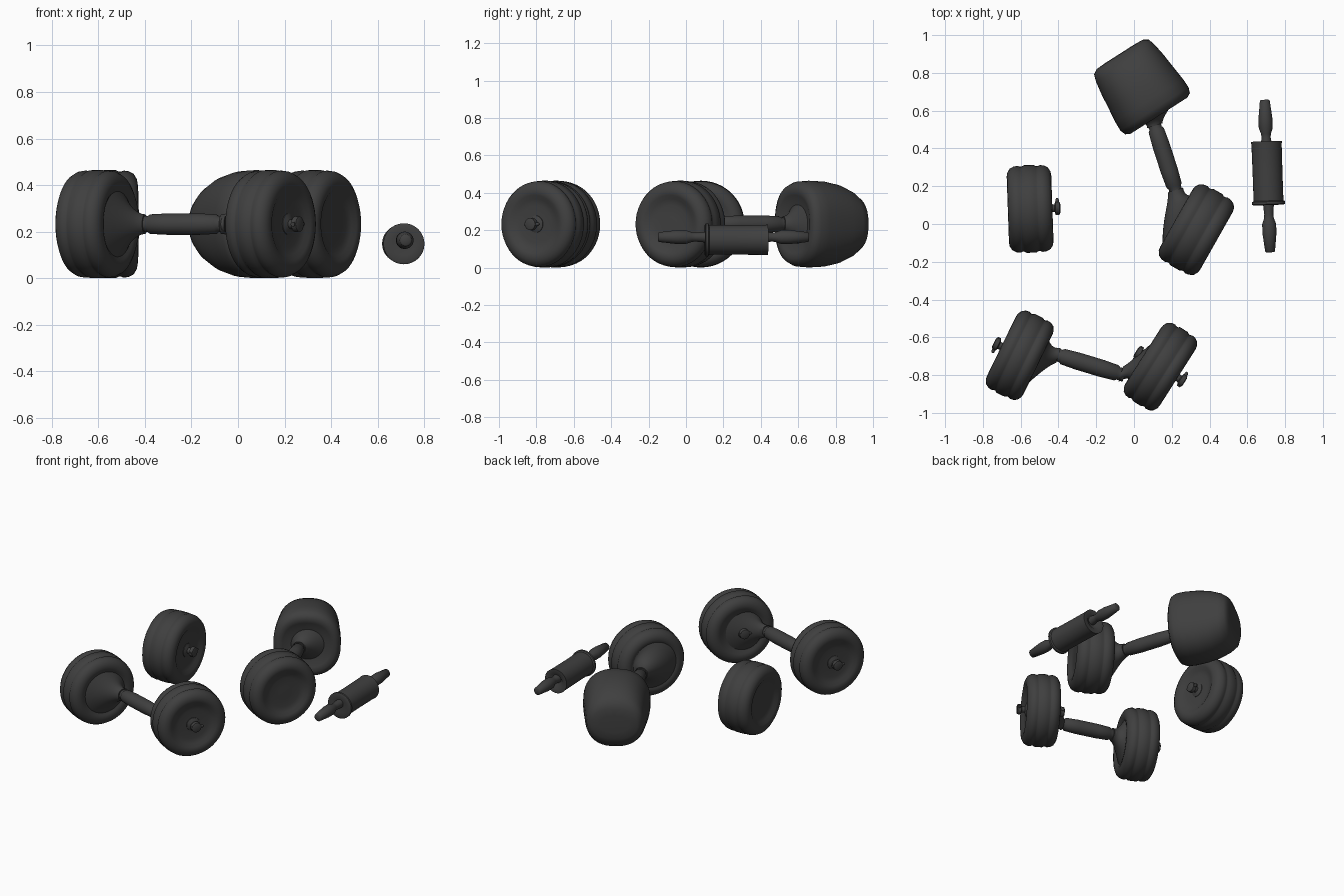
import bpy, bmesh
from math import sin, cos, pi, radians, atan2
from mathutils import Vector

if "Cube" in bpy.data.objects:
    bpy.data.objects.remove(bpy.data.objects["Cube"])

SIDES = 48
AXLE_Z = 0.2325

rubber = bpy.data.materials.new("dark_grey")
rubber.use_nodes = True
rubber.diffuse_color = (0.05, 0.05, 0.05, 1)
bsdf = rubber.node_tree.nodes["Principled BSDF"]
bsdf.inputs["Base Color"].default_value = (0.05, 0.05, 0.05, 1)
bsdf.inputs["Roughness"].default_value = 0.8


def power(v, e):
    return (1 if v >= 0 else -1) * abs(v) ** e


def loft(name, rings, exponent=1.0):
    """Skin rings of (centre, heading, half width, half height), capped at both ends."""
    bm = bmesh.new()
    loops = []
    for centre, heading, a, b in rings:
        side = Vector((-sin(heading), cos(heading), 0))
        loop = []
        for i in range(SIDES):
            t = 2 * pi * i / SIDES
            offset = side * a * power(cos(t), exponent)
            offset.z += b * power(sin(t), exponent)
            loop.append(bm.verts.new(centre + offset))
        loops.append(loop)
    for p, q in zip(loops, loops[1:]):
        for i in range(SIDES):
            j = (i + 1) % SIDES
            bm.faces.new((p[i], p[j], q[j], q[i]))
    bm.faces.new(loops[0][::-1])
    bm.faces.new(loops[-1])
    bmesh.ops.recalc_face_normals(bm, faces=bm.faces)
    mesh = bpy.data.meshes.new(name)
    bm.to_mesh(mesh)
    bm.free()
    mesh.materials.append(rubber)
    mesh.shade_smooth()
    mesh.set_sharp_from_angle(angle=radians(45))
    obj = bpy.data.objects.new(name, mesh)
    bpy.context.collection.objects.link(obj)
    return obj


def lathe(name, origin, heading, profile):
    """Turn a (distance, radius) profile about a level axis."""
    d = Vector((cos(heading), sin(heading), 0))
    return loft(name, [(origin + d * u, heading, r, r) for u, r in profile])


def wheel(name, x, y, degrees, half, stub_sides=()):
    """Ridged tyre with dished faces; stub_sides lists the faces that carry an axle stub."""
    origin, heading = Vector((x, y, AXLE_Z)), radians(degrees)
    face = [(0.82, 0.04), (0.80, 0.10), (0.86, 0.135), (0.97, 0.155),
            (1.0, 0.175), (0.97, 0.195), (0.86, 0.216)]
    tread = [(0.68, 0.227), (0.5, 0.23), (0.4, 0.225), (0.32, 0.225), (0.22, 0.232)]
    right = [(u * half, r) for u, r in face + tread]
    left = [(-u, r) for u, r in right]
    lathe(name, origin, heading, left + right[::-1])
    for s in stub_sides:
        turn = heading if s > 0 else heading + pi
        h = half * 0.8
        lathe(name + "_stub", origin, turn,
              [(h - 0.02, 0.05), (h + 0.005, 0.045), (h + 0.015, 0.02), (h + 0.035, 0.02),
               (h + 0.04, 0.034), (h + 0.062, 0.032), (h + 0.066, 0.022)])
        # Small retaining pin through the stub
        d = Vector((cos(turn), sin(turn), 0))
        lathe(name + "_pin", origin + d * (h + 0.05), turn + pi / 2,
              [(-0.038, 0.01), (0.045, 0.009), (0.052, 0.005)])


def axle(name, base_a, head_a, tip_a, tip_b, head_b, base_b, flare_a, flare_b):
    """Shaft with a thick middle sleeve and flared sockets that lean into each wheel."""
    base_a, tip_a, tip_b, base_b = (Vector((*p, AXLE_Z)) for p in (base_a, tip_a, tip_b, base_b))
    run = tip_b - tip_a
    heading = atan2(run.y, run.x)
    shaft = [(-0.06, 0.036), (0.04, 0.034), (0.07, 0.042), (0.3, 0.046), (0.7, 0.046),
             (0.93, 0.042), (0.96, 0.034), (1.06, 0.036)]
    loft(name, [(tip_a + run * t, heading, r, r) for t, r in shaft])
    ends = ((base_a, tip_a, radians(head_a), heading, flare_a),
            (base_b, tip_b, radians(head_b), heading, flare_b))
    for base, tip, h0, h1, flare in ends:
        rings = []
        for i in range(9):
            t = i / 8
            r = 0.042 + (flare - 0.042) * (1 - t) ** 1.8
            rings.append((base.lerp(tip, t), h0 + (h1 - h0) * t, r, r))
        loft(name + "_socket", rings)


# Loose wheel
wheel("loose_wheel", -0.55, 0.08, 2, 0.118, (1,))

# Front wheel pair
wheel("front_pair_right_wheel", -0.605, -0.695, -26, 0.108, (-1,))
wheel("front_pair_left_wheel", 0.14, -0.755, -32.5, 0.108, (1, -1))
axle("front_axle", (-0.52, -0.73), -26, (-0.40, -0.695), (-0.07, -0.795), -32.5,
     (0.05, -0.72), 0.15, 0.13)

# Rear wheel pair with a rounded drum
wheel("rear_pair_wheel", 0.33, -0.03, -29.5, 0.122)
axle("rear_axle", (0.115, 0.605), -58, (0.11, 0.52), (0.22, 0.18), -29.5,
     (0.23, 0.03), 0.13, 0.16)
drum_heading = radians(-57.5)
along = Vector((cos(drum_heading), sin(drum_heading), 0))
drum_rings = [(-0.19, 0.09, 0.06), (-0.187, 0.145, 0.105), (-0.17, 0.172, 0.15),
              (-0.13, 0.184, 0.182), (-0.06, 0.195, 0.212), (0.02, 0.203, 0.228),
              (0.1, 0.212, 0.232), (0.155, 0.214, 0.228), (0.185, 0.203, 0.213),
              (0.198, 0.18, 0.185), (0.192, 0.155, 0.155), (0.175, 0.12, 0.12)]
loft("rear_pair_drum",
     [(Vector((0.025, 0.74, AXLE_Z)) + along * u, drum_heading, a, b) for u, a, b in drum_rings],
     exponent=0.85)

# Small roller with tapered handles
roller_heading = radians(92)
lathe("roller_body", Vector((0.707, 0.27, 0.148)), roller_heading,
      [(-0.165, 0.05), (-0.17, 0.08), (-0.165, 0.088), (-0.152, 0.088), (-0.147, 0.079),
       (0.0, 0.079), (0.15, 0.08), (0.168, 0.082), (0.168, 0.05), (0.15, 0.03)])
handle = [(-0.02, 0.03), (0.02, 0.024), (0.04, 0.026), (0.07, 0.037),
          (0.12, 0.037), (0.215, 0.026), (0.22, 0.02)]
lathe("roller_back_handle", Vector((0.7, 0.438, 0.163)), roller_heading, handle)
lathe("roller_front_handle", Vector((0.713, 0.07, 0.163)), roller_heading + pi,
      [(-0.05, 0.03)] + handle[1:])
